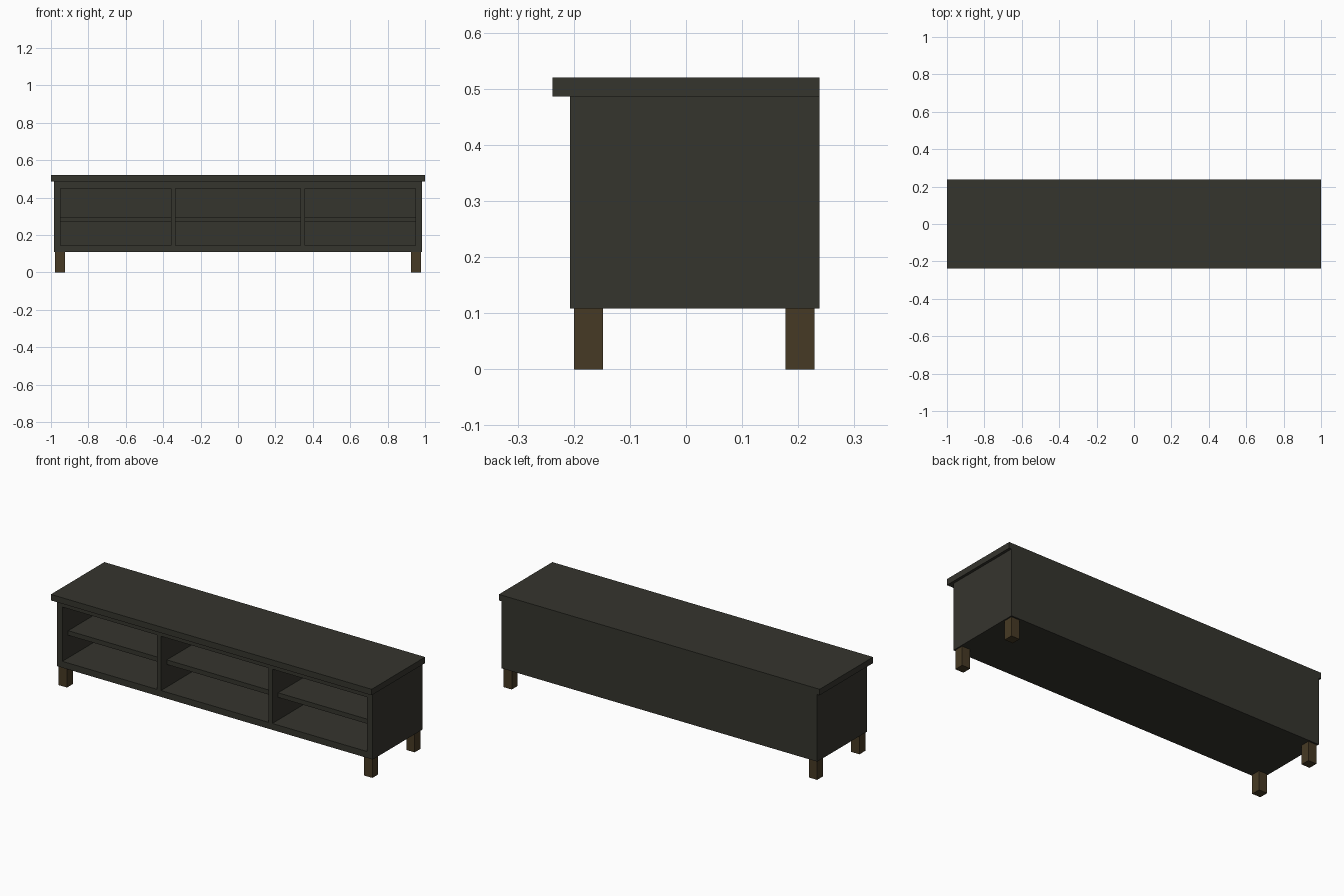
import bpy

if "Cube" in bpy.data.objects:
    bpy.data.objects.remove(bpy.data.objects["Cube"])

def material(name, rgb):
    m = bpy.data.materials.new(name)
    m.diffuse_color = (*rgb, 1)
    m.use_nodes = True
    m.node_tree.nodes["Principled BSDF"].inputs["Base Color"].default_value = m.diffuse_color
    return m

black_brown = material("black_brown", (0.036, 0.035, 0.027))
leg_brown = material("dark_wood", (0.062, 0.042, 0.018))

def box(name, x, y, z, mat=black_brown):
    """Axis-aligned box from (min, max) pairs."""
    bpy.ops.mesh.primitive_cube_add(size=1, location=[(a + b) / 2 for a, b in (x, y, z)])
    o = bpy.context.object
    o.name = name
    o.scale = [b - a for a, b in (x, y, z)]
    bpy.ops.object.transform_apply(location=False, rotation=False, scale=True)
    o.data.materials.append(mat)
    return o

FRONT, BACK, INNER = -0.207, 0.238, 0.218   # carcass depth, inside of back panel
LOW, HIGH = 0.108, 0.486                    # carcass height
FLOOR, CEIL = 0.144, 0.45                   # inside height
SIDE, WALL = 0.985, 0.95                    # side panel outside / inside

# Table top and carcass
box("table_top", (-1, 1), (-0.238, 0.238), (HIGH, 0.52))
box("bottom_panel", (-WALL, WALL), (FRONT, INNER), (LOW, FLOOR))
box("upper_panel", (-WALL, WALL), (FRONT, INNER), (CEIL, HIGH))
box("back_panel", (-WALL, WALL), (INNER, BACK), (LOW, HIGH))
for side, s in (("left", -1), ("right", 1)):
    box(side + "_side_panel", sorted((s * WALL, s * SIDE)), (FRONT, BACK), (LOW, HIGH))
    box(side + "_divider", sorted((s * 0.335, s * 0.359)), (FRONT, INNER), (FLOOR, CEIL))
    # Legs
    for end, y in (("front", (-0.2, -0.148)), ("back", (0.177, 0.229))):
        box(f"{end}_{side}_leg", sorted((s * 0.926, s * 0.978)), y, (0, LOW), leg_brown)

# Recessed shelves
for name, x in (("left", (-WALL, -0.359)), ("middle", (-0.335, 0.335)), ("right", (0.359, WALL))):
    box(name + "_shelf", x, (-0.155, INNER), (0.271, 0.297))
